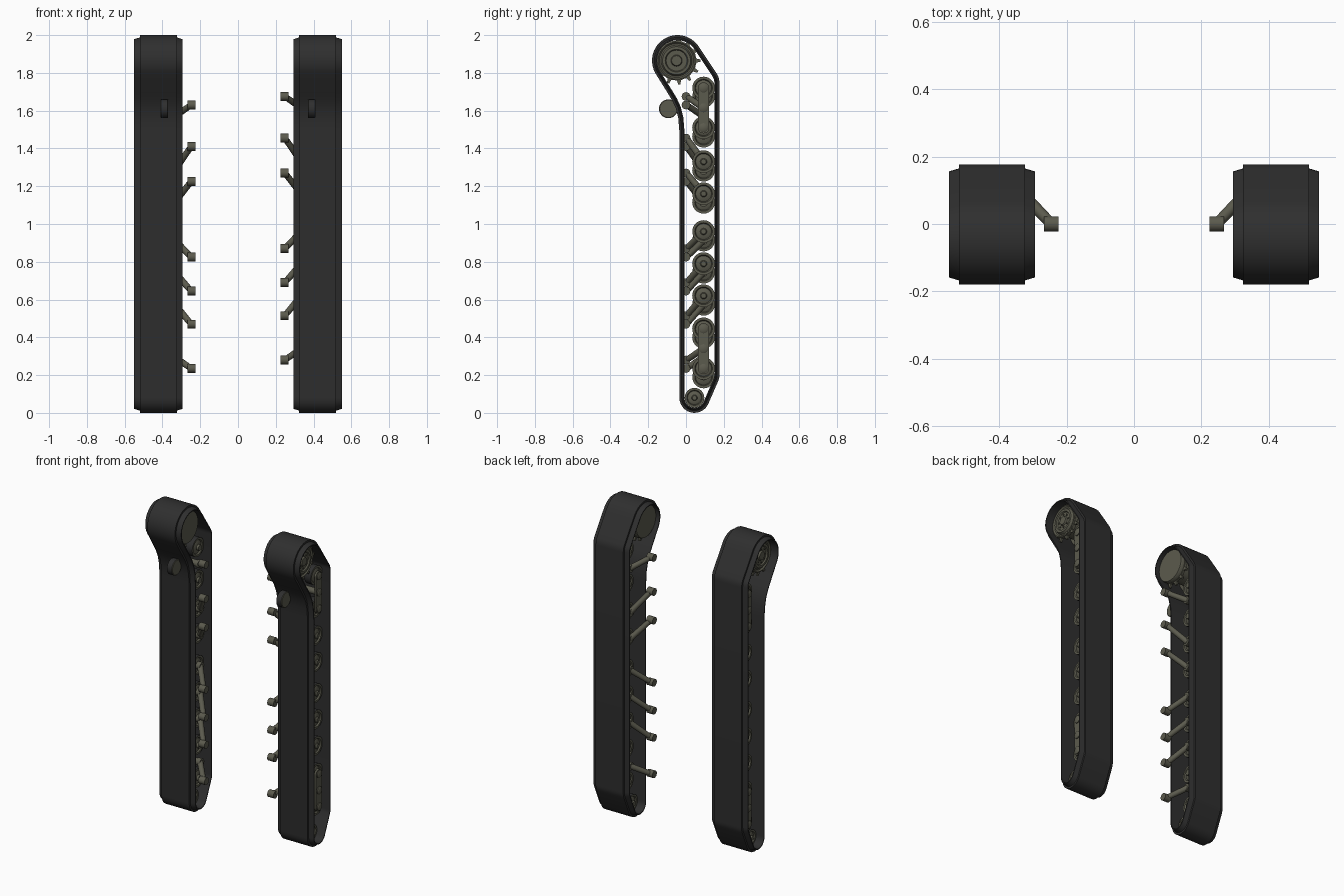
import bpy, bmesh
from math import sin, cos, pi, radians
from mathutils import Vector

if "Cube" in bpy.data.objects:
    bpy.data.objects.remove(bpy.data.objects["Cube"])


def material(name, color):
    m = bpy.data.materials.new(name)
    m.use_nodes = True
    m.diffuse_color = color
    m.node_tree.nodes["Principled BSDF"].inputs["Base Color"].default_value = color
    return m


RUBBER = material("black rubber", (0.028, 0.028, 0.028, 1))
OLIVE = material("olive metal", (0.105, 0.103, 0.075, 1))
TRACK_X = 0.422       # middle of each track
WHEEL_Y = 0.093       # road wheel axle line


def finish(bm, name, side, angle=35):
    """Mirror to the chosen side and turn the mesh into an object."""
    for v in bm.verts:
        v.co.x *= side
    bmesh.ops.recalc_face_normals(bm, faces=bm.faces)
    mesh = bpy.data.meshes.new(name)
    bm.to_mesh(mesh)
    bm.free()
    mesh.materials.append(OLIVE)
    mesh.materials.append(RUBBER)
    ob = bpy.data.objects.new(name, mesh)
    bpy.context.collection.objects.link(ob)
    bpy.ops.object.select_all(action='DESELECT')
    bpy.context.view_layer.objects.active = ob
    ob.select_set(True)
    bpy.ops.object.shade_smooth_by_angle(angle=radians(angle))
    return ob


def lathe(bm, profile, y, z, n=28, tread=None):
    """Spin (x, radius) points about a sideways axle; segment 'tread' is rubber."""
    rings = [[bm.verts.new((x, y + r * cos(2 * pi * i / n), z + r * sin(2 * pi * i / n)))
              for i in range(n)] for x, r in profile]
    for k, (a, b) in enumerate(zip(rings, rings[1:])):
        for i in range(n):
            j = (i + 1) % n
            f = bm.faces.new((a[i], a[j], b[j], b[i]))
            f.material_index = 1 if k == tread else 0
    bm.faces.new(rings[0])
    bm.faces.new(rings[-1])


def prism(bm, outline, x0, x1):
    """Extrude a (y, z) outline sideways."""
    a = [bm.verts.new((x0, y, z)) for y, z in outline]
    b = [bm.verts.new((x1, y, z)) for y, z in outline]
    bm.faces.new(a)
    bm.faces.new(b)
    for i in range(len(a)):
        j = (i + 1) % len(a)
        bm.faces.new((a[i], a[j], b[j], b[i]))


def rod(bm, p, q, r0, r1, n=12):
    p, q = Vector(p), Vector(q)
    rot = (q - p).to_track_quat('Z', 'Y')
    rings = [[bm.verts.new(c + rot @ Vector((r * cos(2 * pi * i / n), r * sin(2 * pi * i / n), 0)))
              for i in range(n)] for c, r in ((p, r0), (q, r1))]
    for i in range(n):
        j = (i + 1) % n
        bm.faces.new((rings[0][i], rings[0][j], rings[1][j], rings[1][i]))
    bm.faces.new(rings[0])
    bm.faces.new(rings[1])


def arc(cy, cz, r, a0, a1, n):
    return [(cy + r * cos(radians(a0 + (a1 - a0) * i / n)),
             cz + r * sin(radians(a0 + (a1 - a0) * i / n))) for i in range(n + 1)]


def inset(path, d):
    """Move a counter-clockwise closed path inward by d with mitred corners."""
    out = []
    for i, p in enumerate(path):
        p, a, b = Vector(p), Vector(path[i - 1]), Vector(path[(i + 1) % len(path)])
        e, f = (p - a).normalized(), (b - p).normalized()
        n0, n1 = Vector((-e.y, e.x)), Vector((-f.y, f.x))
        out.append(p + (n0 + n1) * d / (1 + n0.dot(n1)))
    return out


# outer path of the belt
BELT = (arc(0.045, 0.08, 0.08, 180, 332, 12) + arc(WHEEL_Y, 0.20, 0.084, -28, 0, 3)
        + arc(WHEEL_Y, 1.75, 0.084, 0, 32, 3) + arc(-0.045, 1.865, 0.135, 32, 211, 20)
        + [(-0.098, 1.695), (-0.072, 1.652), (-0.053, 1.61), (-0.041, 1.56), (-0.035, 1.49)])


def belt(side, label):
    # cross-section: raised middle band, stepped sloping shoulders
    section = [(-0.128, 0.027), (-0.128, 0.021), (-0.098, 0.012), (-0.098, 0),
               (0.098, 0), (0.098, 0.012), (0.128, 0.021), (0.128, 0.027)]
    bm = bmesh.new()
    loops = [[bm.verts.new((TRACK_X + x, y, z)) for y, z in inset(BELT, d)] for x, d in section]
    for k in range(len(loops)):
        a, b = loops[k], loops[(k + 1) % len(loops)]
        for i in range(len(a)):
            j = (i + 1) % len(a)
            bm.faces.new((a[i], a[j], b[j], b[i])).material_index = 1
    finish(bm, label + "_track_belt", side, 30)


def wheel(bm, y, z, r, axle=True):
    """Twin dished discs on one axle."""
    for x in (0.35, 0.45):
        lathe(bm, [(x, r * .4), (x + .008, r * .7), (x, r * .78), (x, r), (x + .045, r),
                   (x + .045, r * .78), (x + .037, r * .7), (x + .045, r * .4)], y, z, tread=3)
    if axle:
        lathe(bm, [(0.335, r * .3), (0.50, r * .3), (0.506, r * .22)], y, z, 16)


def sprocket(side, label):
    y, z, r = -0.05, 1.865, 0.104
    bm = bmesh.new()
    # drum with plain inner plate and stepped outer face
    lathe(bm, [(0.32, .1), (0.328, r), (0.345, r), (0.35, .08), (0.47, .08), (0.475, r),
               (0.497, r), (0.50, .098), (0.492, .09), (0.492, .082), (0.506, .074),
               (0.506, .06), (0.498, .055), (0.498, .03), (0.508, .026)], y, z, 40)
    # toothed rings
    teeth = 13
    outline = []
    for i in range(teeth):
        for off, rad in ((-.5, .104), (-.2, .106), (-.1, .127), (.1, .127), (.2, .106)):
            t = 2 * pi * (i + off) / teeth
            outline.append((y + rad * cos(t), z + rad * sin(t)))
    for x in (0.355, 0.485):
        prism(bm, outline, x - .007, x + .007)
    # hub bolts
    for i in range(8):
        t = 2 * pi * i / 8
        lathe(bm, [(0.495, .005), (0.504, .005)], y + .042 * cos(t), z + .042 * sin(t), 6)
    finish(bm, label + "_drive_sprocket", side)


def running_gear(side, label, dz):
    # single wheels, and the two-wheel bogies at each end
    bm = bmesh.new()
    for z in (1.72, 1.51, 1.33, 1.16, 0.96, 0.79, 0.62, 0.445, 0.235):
        wheel(bm, WHEEL_Y, z + dz, 0.06)
    finish(bm, label + "_road_wheels", side)

    bm = bmesh.new()
    for mid in (1.615 + dz, 0.34 + dz):
        lo, hi = mid - 0.105, mid + 0.105
        prism(bm, arc(WHEEL_Y, hi, .03, 0, 180, 10) + arc(WHEEL_Y, lo, .03, 180, 360, 10), 0.50, 0.512)
        for z in (lo, mid, hi):
            lathe(bm, [(0.505, .024), (0.518, .024), (0.522, .018)], WHEEL_Y, z, 16)
        lathe(bm, [(0.33, .02), (0.51, .02)], WHEEL_Y, mid, 16)
    finish(bm, label + "_bogie_beams", side)

    # swing arms: pivot barrel, slanted arm, axle boss
    bm = bmesh.new()
    for pz, wz in ((1.675, 1.615), (1.455, 1.33), (1.27, 1.16), (0.87, 0.96),
                   (0.69, 0.79), (0.515, 0.62), (0.28, 0.34)):
        lathe(bm, [(0.224, .023), (0.268, .023)], 0, pz + dz, 20)
        rod(bm, (0.248, 0.003, pz + dz), (0.335, WHEEL_Y, wz + dz), .016, .018)
        lathe(bm, [(0.322, .024), (0.352, .024)], WHEEL_Y, wz + dz, 16)
    finish(bm, label + "_swing_arms", side)


for side, label, dz in ((1, "left", 0.0), (-1, "right", -0.045)):
    belt(side, label)
    sprocket(side, label)
    running_gear(side, label, dz)

    # idler at the bottom end
    bm = bmesh.new()
    wheel(bm, 0.045, 0.08, 0.052)
    finish(bm, label + "_idler_wheel", side)

    # single return roller pressing on the outside of the belt
    bm = bmesh.new()
    lathe(bm, [(0.37, .046), (0.373, .05), (0.407, .05), (0.41, .046)], -0.093, 1.61, tread=1)
    finish(bm, label + "_return_roller", side)
